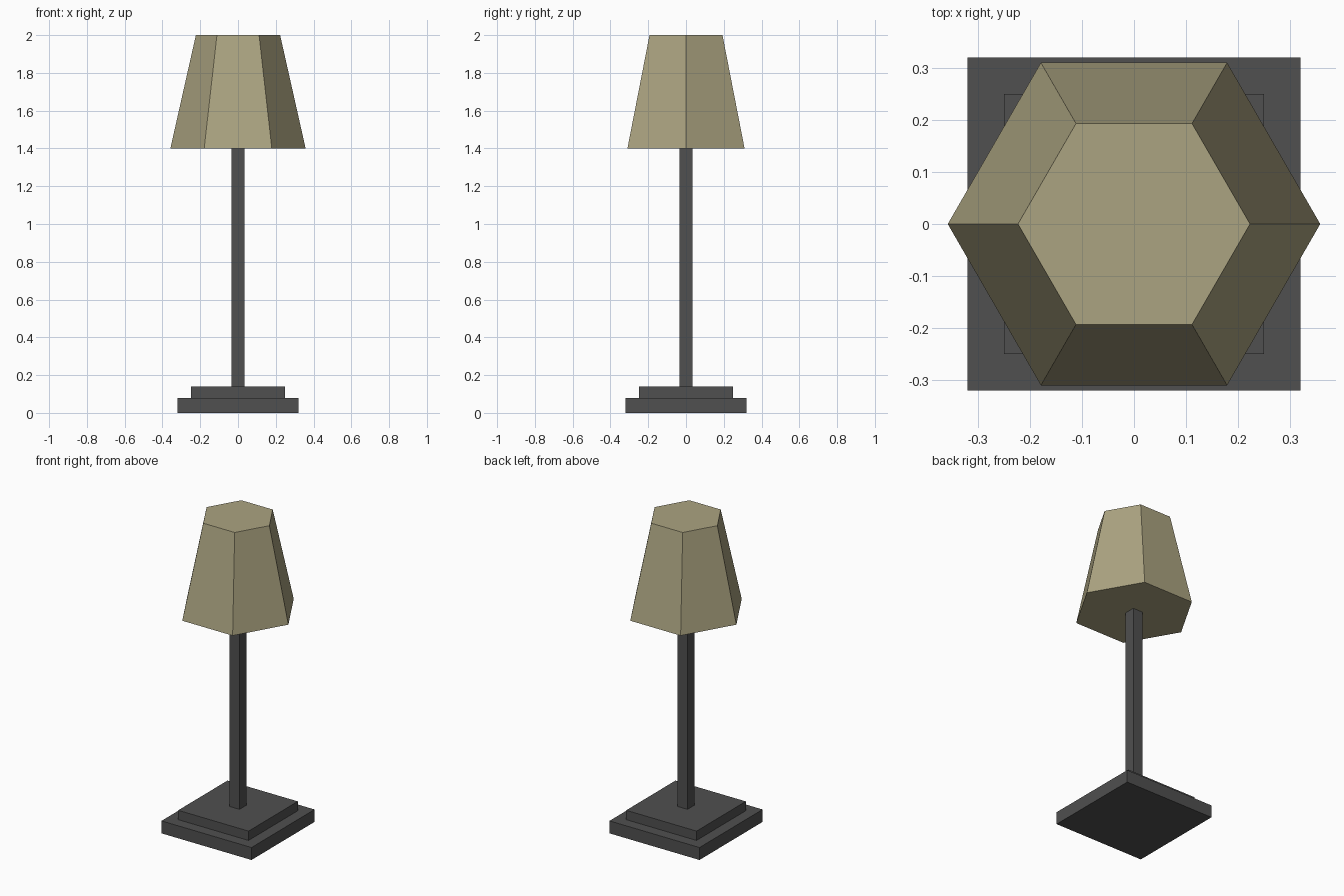
import bpy
import bmesh
from math import cos, sin, pi, sqrt

if "Cube" in bpy.data.objects:
    bpy.data.objects.remove(bpy.data.objects["Cube"])


def material(name, color):
    mat = bpy.data.materials.new(name)
    mat.diffuse_color = (*color, 1)
    mat.use_nodes = True
    mat.node_tree.nodes["Principled BSDF"].inputs["Base Color"].default_value = mat.diffuse_color
    return mat


def frustum(name, sides, r_bottom, r_top, z0, z1, mat, turn=0.0):
    """Closed, flat-faced prism or tapered prism between two heights."""
    bm = bmesh.new()
    angles = [turn + 2 * pi * i / sides for i in range(sides)]
    low, high = [[bm.verts.new((r * cos(a), r * sin(a), z)) for a in angles]
                 for r, z in ((r_bottom, z0), (r_top, z1))]
    bm.faces.new(low[::-1])
    bm.faces.new(high)
    for i in range(sides):
        j = (i + 1) % sides
        bm.faces.new((low[i], low[j], high[j], high[i]))
    mesh = bpy.data.meshes.new(name)
    bm.to_mesh(mesh)
    bm.free()
    mesh.materials.append(mat)
    obj = bpy.data.objects.new(name, mesh)
    bpy.context.collection.objects.link(obj)
    return obj


def square_block(name, half, z0, z1, mat):
    r = half * sqrt(2)
    return frustum(name, 4, r, r, z0, z1, mat, turn=pi / 4)


metal = material("dark_metal", (0.08, 0.08, 0.08))
fabric = material("shade_fabric", (0.41, 0.37, 0.22))

# Stepped base
square_block("base_lower", 0.32, 0.0, 0.08, metal)
square_block("base_upper", 0.25, 0.08, 0.14, metal)

# Square pole
square_block("pole", 0.035, 0.14, 1.40, metal)

# Hexagonal lampshade, corners on the x axis
frustum("lampshade", 6, 0.358, 0.223, 1.40, 2.0, fabric)
